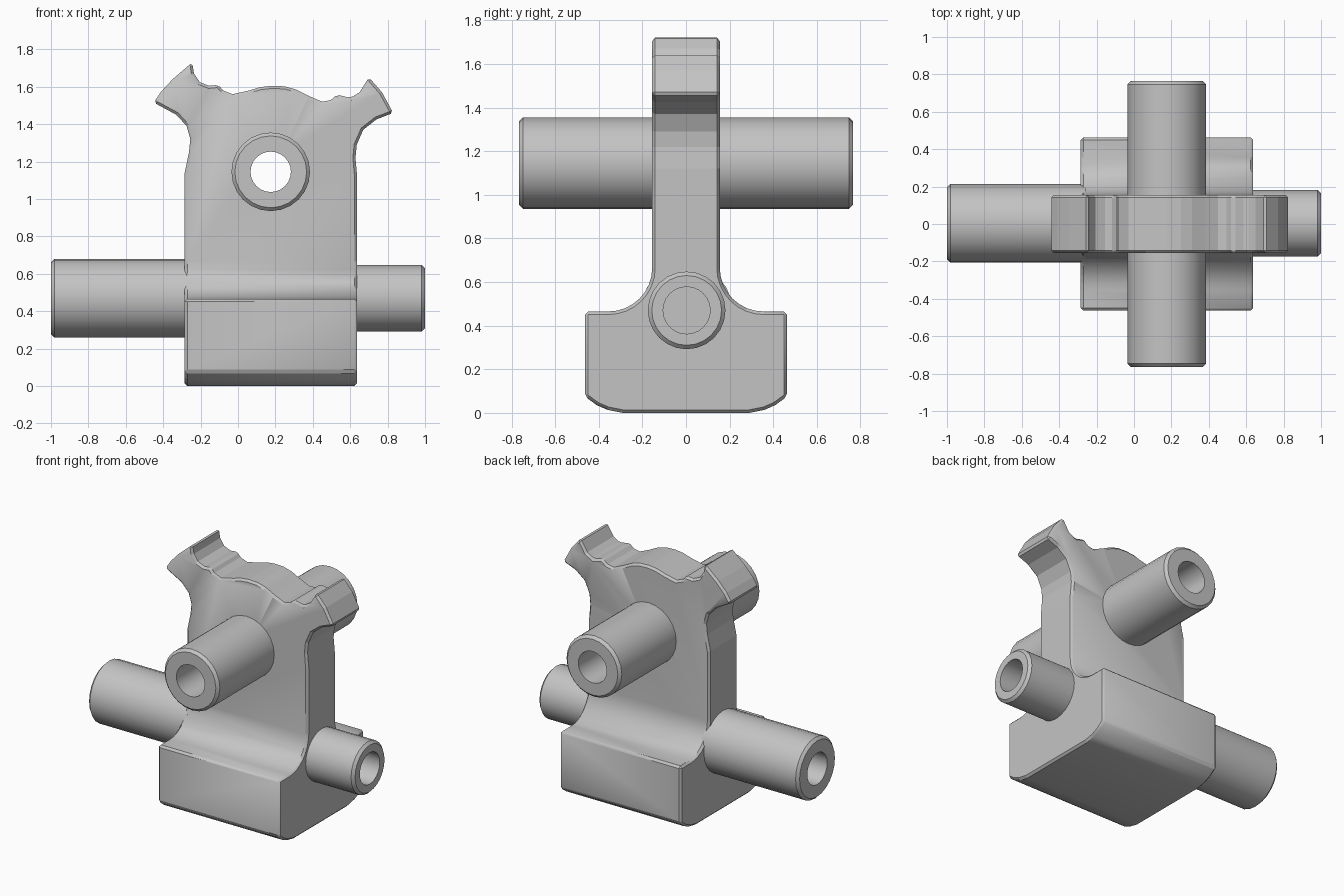
import bpy, bmesh, math
from mathutils import Matrix, Vector

cube = bpy.data.objects.get("Cube")
if cube:
    bpy.data.objects.remove(cube, do_unlink=True)

grey = bpy.data.materials.new("plain_grey")
grey.use_nodes = True
tone = (0.55, 0.55, 0.55, 1)
grey.diffuse_color = tone
grey.node_tree.nodes["Principled BSDF"].inputs["Base Color"].default_value = tone


def make_object(name, bm):
    bmesh.ops.recalc_face_normals(bm, faces=bm.faces)
    mesh = bpy.data.meshes.new(name)
    bm.to_mesh(mesh)
    bm.free()
    mesh.materials.append(grey)
    obj = bpy.data.objects.new(name, mesh)
    bpy.context.collection.objects.link(obj)
    return obj


def extrude(name, points, place, vector):
    """Close an outline into a face and sweep it along a vector."""
    bm = bmesh.new()
    face = bm.faces.new([bm.verts.new(place(a, b)) for a, b in points])
    swept = bmesh.ops.extrude_face_region(bm, geom=[face])
    verts = [v for v in swept["geom"] if isinstance(v, bmesh.types.BMVert)]
    bmesh.ops.translate(bm, verts=verts, vec=vector)
    return make_object(name, bm)


def revolve(name, profile, matrix, steps=24):
    """Spin a closed (radius, height) outline around local z."""
    bm = bmesh.new()
    rings = []
    for i in range(steps):
        a = math.tau * i / steps
        rings.append([bm.verts.new((r * math.cos(a), r * math.sin(a), h)) for r, h in profile])
    n = len(profile)
    for i in range(steps):
        here, there = rings[i], rings[(i + 1) % steps]
        for j in range(n):
            k = (j + 1) % n
            bm.faces.new((here[j], there[j], there[k], here[k]))
    bmesh.ops.transform(bm, matrix=matrix, verts=bm.verts)
    return make_object(name, bm)


def tube(name, centre, direction, length, radius, bore, chamfer=0.018):
    """Hollow tube starting at centre, its far rim chamfered."""
    turn = Vector(direction).to_track_quat("Z", "Y").to_matrix().to_4x4()
    profile = [(bore, 0), (radius, 0), (radius, length - chamfer),
               (radius - chamfer, length), (bore, length)]
    return revolve(name, profile, Matrix.Translation(centre) @ turn)


def smooth(obj):
    bpy.ops.object.select_all(action="DESELECT")
    obj.select_set(True)
    bpy.context.view_layer.objects.active = obj
    bpy.ops.object.shade_smooth_by_angle(angle=math.radians(30))


def boolean(obj, cutter, operation):
    mod = obj.modifiers.new(operation.lower(), "BOOLEAN")
    mod.operation = operation
    mod.object = cutter
    mod.solver = "EXACT"
    cutter.hide_render = True
    cutter.hide_viewport = True


# Front outline: straight sides, flared horns and a wavy top
front = [(-.285, -.1), (-.285, 1.14), (-.262, 1.25), (-.255, 1.32), (-.275, 1.39), (-.33, 1.45),
         (-.45, 1.515), (-.41, 1.575), (-.35, 1.64), (-.245, 1.73), (-.235, 1.67), (-.205, 1.625),
         (-.155, 1.605), (-.105, 1.61), (-.08, 1.58), (-.03, 1.56), (.06, 1.58), (.12, 1.598),
         (.18, 1.605), (.25, 1.602), (.31, 1.585), (.38, 1.55), (.45, 1.52), (.495, 1.528),
         (.53, 1.558), (.60, 1.54), (.65, 1.57), (.70, 1.65), (.77, 1.57), (.83, 1.46),
         (.74, 1.425), (.67, 1.37), (.635, 1.29), (.628, 1.22), (.637, 1.12), (.637, -.1)]

# Side outline: rounded foot, wide base, concave fillet, slim upright
half = [(.29, 0), (.36, .014), (.41, .036), (.463, .075), (.463, .465)]
for i in range(9):
    a = math.pi / 2 * i / 8
    half.append((.355 - .2 * math.sin(a), .665 - .2 * math.cos(a)))
half.append((.156, 1.9))
side = half + [(-y, z) for y, z in reversed(half)]

body = extrude("main_body", side, lambda y, z: (-.7, y, z), (1.7, 0, 0))
front_cutter = extrude("front_outline_cutter", front, lambda x, z: (x, -.7, z), (0, 1.4, 0))
boolean(body, front_cutter, "INTERSECT")

bevel = body.modifiers.new("edge_bevel", "BEVEL")
bevel.width = .014
bevel.segments = 1
bevel.limit_method = "ANGLE"
bevel.angle_limit = math.radians(40)
bevel.use_clamp_overlap = False

# Bore through the upright
cross_x, cross_z, bore = .175, 1.145, .108
turn = Matrix.Translation((cross_x, -1, cross_z)) @ Matrix.Rotation(-math.pi / 2, 4, "X")
bm = bmesh.new()
bmesh.ops.create_cone(bm, cap_ends=True, segments=24, radius1=bore, radius2=bore, depth=2,
                      matrix=turn @ Matrix.Translation((0, 0, 1)))
boolean(body, make_object("bore_cutter", bm), "DIFFERENCE")
smooth(body)

# Tubes on the front and back, and on the two sides
for name, s in (("front_tube", -1), ("back_tube", 1)):
    smooth(tube(name, (cross_x, s * .14, cross_z), (0, s, 0), .625, .21, bore))
smooth(tube("right_side_tube", (-.26, .003, .47), (-1, 0, 0), .74, .21, bore))
smooth(tube("left_side_tube", (.615, .003, .47), (1, 0, 0), .385, .178, bore))
